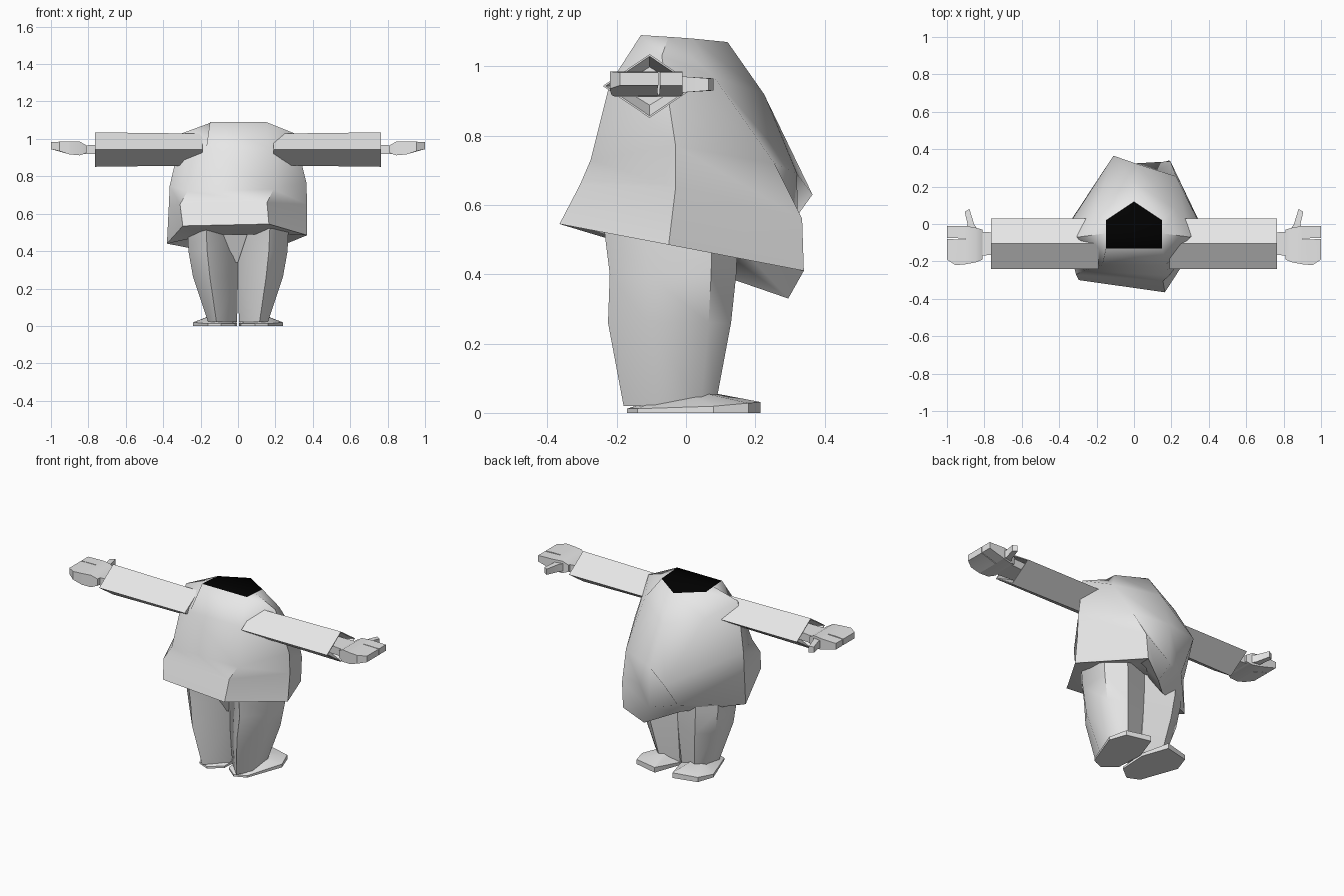
import bpy, bmesh, math

if "Cube" in bpy.data.objects:
    bpy.data.objects.remove(bpy.data.objects["Cube"])


def material(name, value):
    m = bpy.data.materials.new(name)
    m.diffuse_color = (value, value, value, 1)
    m.use_nodes = True
    m.node_tree.nodes["Principled BSDF"].inputs["Base Color"].default_value = m.diffuse_color
    return m


grey = material("pale_grey", 0.8)
black = material("black", 0.0)


def loft(name, rings, side=1, angle=30):
    """Skin a closed solid through rings of equal point count; side=-1 mirrors in x."""
    bm = bmesh.new()
    loops = [[bm.verts.new((x * side, y, z)) for x, y, z in r] for r in rings]
    n = len(loops[0])
    for a, b in zip(loops, loops[1:]):
        for i in range(n):
            j = (i + 1) % n
            bm.faces.new((a[i], a[j], b[j], b[i]))
    first = bm.faces.new(loops[0])
    bm.faces.new(loops[-1])
    bmesh.ops.recalc_face_normals(bm, faces=bm.faces[:])
    if name == "tunic":
        first.material_index = 1      # dark neck opening
    me = bpy.data.meshes.new(name)
    bm.to_mesh(me)
    bm.free()
    ob = bpy.data.objects.new(name, me)
    bpy.context.collection.objects.link(ob)
    me.materials.append(grey)
    if name == "tunic":
        me.materials.append(black)
    bpy.ops.object.select_all(action='DESELECT')
    ob.select_set(True)
    bpy.context.view_layer.objects.active = ob
    bpy.ops.object.shade_smooth_by_angle(angle=math.radians(angle))
    return ob


# Tunic: back left, back right, side right, front right, front, front left, side left
neck = [(-.15, -.13, 1.09), (.15, -.13, 1.09), (.15, -.05, 1.085), (.15, .02, 1.08),
        (0, .12, 1.07), (-.15, .02, 1.08), (-.15, -.05, 1.085)]
chest = [(-.17, -.22, .95), (.17, -.22, .95), (.30, -.07, 1.03), (.22, .08, .97),
         (0, .225, .92), (-.2, .10, .96), (-.30, -.07, 1.03)]
belly = [(-.27, -.25, .72), (.19, -.275, .73), (.365, -.03, .77), (.225, .255, .72),
         (.02, .32, .69), (-.11, .365, .63), (-.365, -.03, .75)]
hip = [(-.31, -.27, .65), (.155, -.305, .66), (.37, -.03, .65), (.195, .335, .56),
       (.02, .325, .45), (-.12, .25, .47), (-.37, -.03, .64)]
hem = [(-.295, -.30, .535), (.165, -.365, .545), (.37, -.05, .485), (.185, .34, .41),
       (.075, .295, .33), (-.07, .15, .38), (-.38, -.03, .44)]
lining = [(x * .5, y * .5, .49) for x, y, z in hem]
loft("tunic", [neck, chest, belly, hip, hem, lining], angle=52)

# Crotch wedge between the legs
loft("crotch", [[(-.13, -.15, .49), (.05, -.15, .49), (.05, .07, .49), (-.13, .07, .49)],
                [(-.08, -.09, .34), (0, -.09, .34), (0, -.04, .34), (-.08, -.04, .34)]])


def diamond(x, ry, rz, cy=-.105, cz=.943):
    return [(x, cy - ry, cz), (x, cy, cz + rz), (x, cy + ry, cz), (x, cy, cz - rz)]


def box_ring(x, y0, y1, z0, z1):
    return [(x, y0, z0), (x, y0, z1), (x, y1, z1), (x, y1, z0)]


def leg_ring(z, inner, mid, outer, back, front):
    return [(inner, back * .35, z), (mid, back, z), (outer, back * .5, z),
            (outer, front * .5, z), (mid, front, z), (inner, front * .6, z)]


# Inner toe is the longest point of the sole
sole = [(.09, -.17), (.16, -.14), (.24, .08), (.205, .18), (.06, .215), (.005, .06), (.015, -.11)]
for tag, s in (("right", 1), ("left", -1)):
    # Sleeve with a hollow cuff
    loft(tag + "_sleeve", [diamond(.19, .135, .085), diamond(.765, .135, .092),
                           diamond(.765, .127, .086), diamond(.70, .09, .055)], s)
    # Wrist and hand
    loft(tag + "_wrist", [box_ring(.69, -.16, -.05, .92, .97),
                          box_ring(.83, -.17, -.04, .92, .965)], s)
    loft(tag + "_palm", [box_ring(.81, -.19, -.03, .925, .965),
                         box_ring(.845, -.205, -.02, .912, .985),
                         box_ring(.90, -.215, -.01, .917, .985)], s)
    # Fingers: a broad group and a narrow one, parted by a slot
    loft(tag + "_fingers", [box_ring(.90, -.215, -.082, .917, .985),
                            box_ring(.955, -.22, -.082, .935, .985),
                            box_ring(1, -.19, -.08, .945, .982)], s)
    loft(tag + "_index_finger", [box_ring(.90, -.077, -.01, .917, .985),
                                 box_ring(1, -.075, -.01, .945, .982)], s)
    loft(tag + "_thumb", [
        [(.83, -.04, .925), (.90, -.04, .925), (.90, -.04, .97), (.83, -.04, .97)],
        [(.855, 0, .925), (.89, 0, .925), (.89, 0, .97), (.855, 0, .97)],
        [(.88, .08, .93), (.905, .065, .93), (.905, .065, .965), (.88, .08, .965)]], s)
    # Leg tapering to the ankle
    loft(tag + "_leg", [leg_ring(.52, .0, .17, .27, -.235, .15),
                        leg_ring(.40, .0, .165, .265, -.22, .145),
                        leg_ring(.26, .0, .15, .24, -.225, .13),
                        leg_ring(.02, .005, .115, .16, -.18, .085)], s, angle=50)
    # Shoe: flat sole, thin rim, sloping top
    loft(tag + "_shoe", [
        [(x, y, 0) for x, y in sole],
        [(x, y, .012 + max(0, y) * .09) for x, y in sole],
        [(.11 + (x - .11) * .42, -.02 + (y + .02) * .42, .04 + max(0, y) * .08)
         for x, y in sole]], s)
